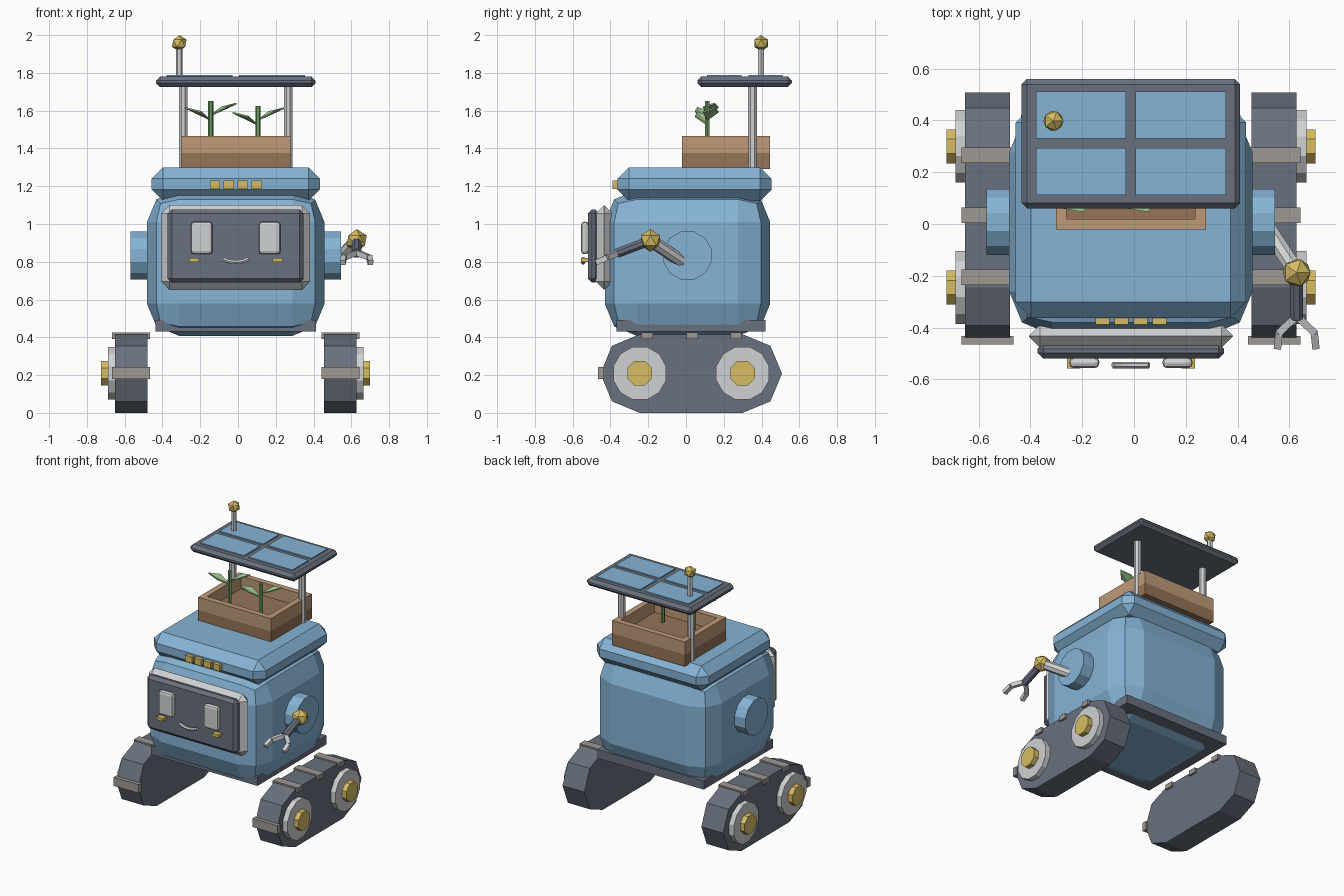
import bpy, bmesh, math
from mathutils import Vector, Matrix

if "Cube" in bpy.data.objects:
    bpy.data.objects.remove(bpy.data.objects["Cube"])

CX = -0.012  # whole robot sits slightly left because one arm sticks out


def material(name, hexcol):
    m = bpy.data.materials.new(name)
    ch = [int(hexcol[i:i + 2], 16) / 255 for i in (0, 2, 4)]
    lin = [c / 12.92 if c <= 0.04045 else ((c + 0.055) / 1.055) ** 2.4 for c in ch]
    m.diffuse_color = (*lin, 1)
    m.use_nodes = True
    m.node_tree.nodes["Principled BSDF"].inputs["Base Color"].default_value = m.diffuse_color
    return m


BLUE = material("body_blue", "86B4D6")
DARK = material("dark_grey", "69717E")
LIGHT = material("light_grey", "CFD1D3")
GOLD = material("gold", "D6BC62")
WOOD = material("planter_brown", "BF9A78")
SOIL = material("soil_brown", "957458")
LEAF = material("leaf_green", "A2CC92")
STEM = material("stem_green", "6F9C62")
TAUPE = material("tread_taupe", "9E9894")


def finish(bm, name, mat):
    bmesh.ops.recalc_face_normals(bm, faces=bm.faces)
    me = bpy.data.meshes.new(name)
    bm.to_mesh(me)
    bm.free()
    me.materials.append(mat)
    ob = bpy.data.objects.new(name, me)
    ob.location.x = CX
    bpy.context.collection.objects.link(ob)
    return ob


def box(name, mat, x, y, z, bevel=0, seg=1):
    """Box from (min, max) ranges, optionally bevelled on all edges."""
    bm = bmesh.new()
    bmesh.ops.create_cube(bm, size=1)
    for v in bm.verts:
        v.co = [r[0] + (c + 0.5) * (r[1] - r[0]) for c, r in zip(v.co, (x, y, z))]
    if bevel:
        bmesh.ops.bevel(bm, geom=bm.edges[:], offset=bevel, segments=seg,
                        profile=0.5, affect='EDGES')
    return finish(bm, name, mat)


def rod(name, mat, a, b, r, n=8, square_up=True):
    """Straight n-sided prism between two points."""
    a, b = Vector(a), Vector(b)
    d = b - a
    bm = bmesh.new()
    bmesh.ops.create_cone(bm, cap_ends=True, segments=n, radius1=r, radius2=r, depth=d.length)
    spin = Matrix.Rotation(math.pi / n if square_up else 0, 4, 'Z')
    rot = d.to_track_quat('Z', 'Y').to_matrix().to_4x4()
    bm.transform(Matrix.Translation((a + b) / 2) @ rot @ spin)
    return finish(bm, name, mat)


def ball(name, mat, c, r):
    bm = bmesh.new()
    bmesh.ops.create_icosphere(bm, subdivisions=1, radius=r, matrix=Matrix.Translation(c))
    return finish(bm, name, mat)


def both(s, lo, hi):
    return tuple(sorted((s * lo, s * hi)))


# body, lid and chassis plate
box("body", BLUE, (-.47, .47), (-.43, .446), (.408, 1.18), .17, 2)
box("lid", BLUE, (-.445, .445), (-.362, .452), (1.122, 1.30), .06)
box("chassis_plate", DARK, (-.424, .424), (-.367, .42), (.43, .493))
for i in range(4):
    x = (i - 1.5) * .0735
    box("lid_button", GOLD, (x - .027, x + .027), (-.388, -.35), (1.185, 1.23))

# face
box("face_frame", LIGHT, (-.394, .394), (-.478, -.388), (.652, 1.10), .044)
box("face_screen", DARK, (-.36, .36), (-.52, -.46), (.69, 1.078), .022)
for s in (-1, 1):
    box("eye", LIGHT, both(s, .122, .238), (-.556, -.515), (.84, 1.012), .017, 2)
    box("cheek_light", GOLD, both(s, .195, .247), (-.557, -.515), (.80, .821))
smile = [(-.07, .815), (-.038, .802), (0, .797), (.038, .802), (.07, .815)]
for (x0, z0), (x1, z1) in zip(smile, smile[1:]):
    rod("smile", LIGHT, (x0, -.545, z0), (x1, -.545, z1), .012, 6)

# shoulders and tracks, both sides
TRACK_Y, TRACK_R = (-.245, .30), .208
for s in (-1, 1):
    rod("shoulder", BLUE, (s * .42, .008, .833), (s * .557, .008, .833), .132, 12)

    bm = bmesh.new()
    pts = []
    for cy, start in ((TRACK_Y[1], -90), (TRACK_Y[0], 90)):
        for k in range(5):
            a = math.radians(start + 45 * k)
            pts.append((cy + TRACK_R * math.cos(a), .208 + TRACK_R * math.sin(a)))
    f = bm.faces.new([bm.verts.new((s * .466, y, z)) for y, z in pts])
    ex = bmesh.ops.extrude_face_region(bm, geom=[f])["geom"]
    bmesh.ops.translate(bm, vec=(s * .174, 0, 0),
                        verts=[g for g in ex if isinstance(g, bmesh.types.BMVert)])
    # the starting face is the inner cap, keep it closed
    if not f.is_valid or len([q for q in bm.faces if len(q.verts) == 10]) < 2:
        bmesh.ops.holes_fill(bm, edges=bm.edges[:], sides=0)
    finish(bm, "track", DARK)

    for y in TRACK_Y:
        rod("wheel", LIGHT, (s * .62, y, .21), (s * .677, y, .21), .145, 12)
        rod("wheel_hub", GOLD, (s * .66, y, .21), (s * .712, y, .21), .071, 8)
    for y in (-.205, .033, .265):
        box("tread_pad", TAUPE, both(s, .453, .654), (y - .03, y + .03), (.39, .426))
    box("tread_pad_front", TAUPE, both(s, .453, .654), (-.466, -.433), (.18, .242))

# single arm on the right
elbow, wrist = (.64, -.188, .913), (.64, -.365, .845)
rod("upper_arm", LIGHT, (.53, -.02, .80), elbow, .034, 8)
ball("elbow", GOLD, elbow, .06)
rod("forearm", DARK, elbow, wrist, .027, 8)
for s in (-1, 1):
    knuckle = (.64 + s * .068, -.42, .822)
    rod("finger", LIGHT, (.64, -.355, .85), knuckle, .02, 4)
    rod("finger_tip", LIGHT, knuckle, (.64 + s * .074, -.478, .795), .02, 4)

# planter: soil-coloured base with four walls above
X0, X1, Y0, Y1, T = -.29, .29, -.022, .445, .042
box("planter_soil", SOIL, (X0, X1), (Y0, Y1), (1.29, 1.375))
Z = (1.375, 1.467)
box("planter_wall_front", WOOD, (X0, X1), (Y0, Y0 + T), Z)
box("planter_wall_back", WOOD, (X0, X1), (Y1 - T, Y1), Z)
for s in (-1, 1):
    box("planter_wall_side", WOOD, both(s, X1 - T, X1), (Y0 + T, Y1 - T), Z)


def leaf(base, tip):
    """Diamond leaf with thin thickness and a slight fold."""
    base, tip = Vector(base), Vector(tip)
    side = Vector((0, 0, 1)).cross(tip - base).normalized() * .042
    mid = base.lerp(tip, .5) + Vector((0, 0, .012))
    bm = bmesh.new()
    ring = [base, mid + side, tip, mid - side]
    top, bot = [[bm.verts.new(p + Vector((0, 0, h))) for p in ring] for h in (.004, -.004)]
    for a, b, c in ((0, 1, 2), (0, 2, 3)):
        bm.faces.new((top[a], top[b], top[c]))
        bm.faces.new((bot[c], bot[b], bot[a]))
    for i in range(4):
        j = (i + 1) % 4
        bm.faces.new((top[i], bot[i], bot[j], top[j]))
    finish(bm, "leaf", LEAF)


# seedlings
for x, h in ((-.132, 1.65), (.118, 1.625)):
    rod("plant_stem", STEM, (x, .112, 1.37), (x, .112, h), .014, 6)
    leaf((x, .112, h - .10), (x - .135, .06, h - .035))
    leaf((x, .112, h - .075), (x + .137, .15, h - .012))

# solar roof on two posts
for s in (-1, 1):
    rod("roof_post", LIGHT, (s * .278, .352, 1.29), (s * .278, .352, 1.735), .025, 8)
box("roof_frame", DARK, (-.422, .422), (.06, .56), (1.725, 1.78), .021)
for s in (-1, 1):
    for y in ((.112, .294), (.33, .512)):
        box("solar_panel", BLUE, both(s, .018, .367), y, (1.779, 1.788))

# antenna
rod("antenna_rod", LIGHT, (-.299, .398, 1.77), (-.299, .398, 1.93), .018, 6)
ball("antenna_ball", GOLD, (-.299, .398, 1.957), .043)
